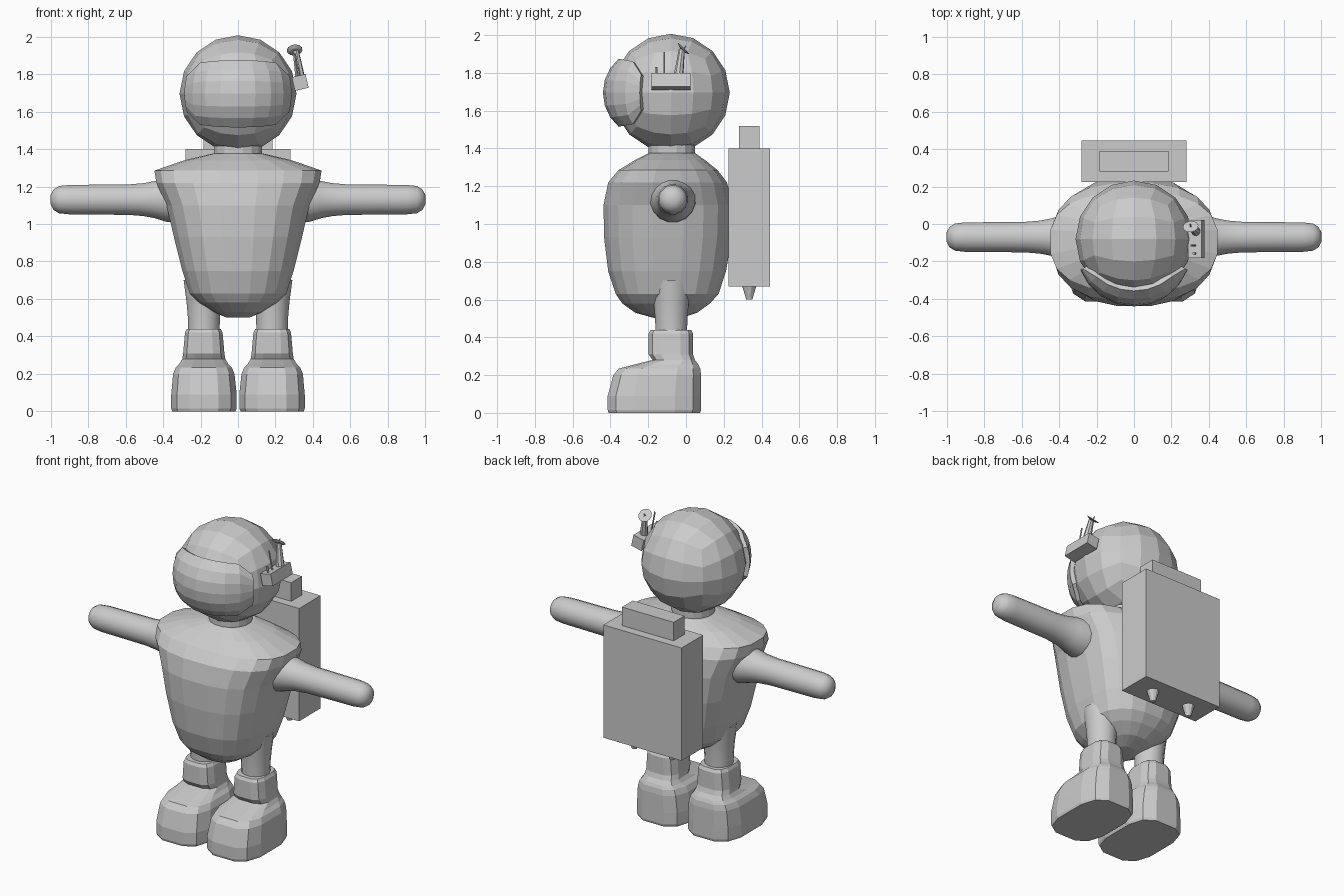
import bpy, bmesh, math
from mathutils import Vector, Matrix

if "Cube" in bpy.data.objects:
    bpy.data.objects.remove(bpy.data.objects["Cube"])

GREY = bpy.data.materials.new("suit grey")
GREY.diffuse_color = (0.6, 0.6, 0.6, 1)
GREY.use_nodes = True
GREY.node_tree.nodes["Principled BSDF"].inputs["Base Color"].default_value = GREY.diffuse_color


def finish(bm, name, mirror=False, smooth=None):
    bmesh.ops.recalc_face_normals(bm, faces=bm.faces)
    mesh = bpy.data.meshes.new(name)
    bm.to_mesh(mesh)
    bm.free()
    mesh.materials.append(GREY)
    ob = bpy.data.objects.new(name, mesh)
    bpy.context.collection.objects.link(ob)
    if mirror:
        ob.modifiers.new("mirror", 'MIRROR').use_clip = False
    if smooth:
        bpy.ops.object.select_all(action='DESELECT')
        ob.select_set(True)
        bpy.context.view_layer.objects.active = ob
        bpy.ops.object.shade_smooth_by_angle(angle=math.radians(smooth))
    return ob


def ring(h, a0, a1, b0, b1, n=16, power=2.0):
    """Superellipse at height h spanning a0..a1 and b0..b1."""
    pts = []
    for i in range(n):
        t = 2 * math.pi * (i + 0.5) / n
        c, s = math.cos(t), math.sin(t)
        a = math.copysign(abs(c) ** (2 / power), c)
        b = math.copysign(abs(s) ** (2 / power), s)
        pts.append(Vector(((a0 + a1) / 2 + a * (a1 - a0) / 2,
                           (b0 + b1) / 2 + b * (b1 - b0) / 2, h)))
    return pts


def loft(rings, bm=None):
    bm = bm or bmesh.new()
    rows = [[bm.verts.new(p) for p in r] for r in rings]
    for lo, hi in zip(rows, rows[1:]):
        for i in range(len(lo)):
            j = (i + 1) % len(lo)
            bm.faces.new((lo[i], lo[j], hi[j], hi[i]))
    bm.faces.new(rows[0])
    bm.faces.new(rows[-1])
    return bm


def box(name, size, loc, tilt=0):
    bm = bmesh.new()
    m = Matrix.Translation(loc) @ Matrix.Rotation(tilt, 4, 'Y') @ Matrix.Diagonal((*size, 1))
    bmesh.ops.create_cube(bm, size=1, matrix=m)
    return finish(bm, name)


def rod(name, p0, p1, r0, r1, n=8, mirror=False):
    p0, p1 = Vector(p0), Vector(p1)
    d = p1 - p0
    m = Matrix.Translation((p0 + p1) / 2) @ d.to_track_quat('Z', 'Y').to_matrix().to_4x4()
    bm = bmesh.new()
    bmesh.ops.create_cone(bm, cap_ends=True, segments=n, radius1=r0, radius2=r1,
                          depth=d.length, matrix=m)
    return finish(bm, name, mirror)


# Helmet: rounded cube with 4 x 4 facets per side
HEAD = Vector((0, -0.08, 1.695))
bm = bmesh.new()
bmesh.ops.create_cube(bm, size=2)
bmesh.ops.subdivide_edges(bm, edges=bm.edges[:], cuts=3, use_grid_fill=True)
for v in bm.verts:
    v.co = HEAD + Vector([math.tan(c * math.pi / 4) for c in v.co]).normalized() * 0.312
finish(bm, "helmet")

# Visor: raised curved plate with narrower side tabs and a skirt into the helmet
bm = bmesh.new()
NU, NV = 8, 6
grid = []
for i in range(NU + 1):
    u = -1 + 2 * i / NU
    az = math.radians(60) * u
    half = math.radians(17 if abs(u) > 0.99 else 33 - 5 * u * u)
    col = []
    for j in range(NV + 1):
        v = -1 + 2 * j / NV
        el = half * v
        r = 0.36 - 0.03 * max(u * u, v * v)
        col.append(bm.verts.new(HEAD + r * Vector((math.sin(az) * math.cos(el),
                                -math.cos(az) * math.cos(el), math.sin(el)))))
    grid.append(col)
for i in range(NU):
    for j in range(NV):
        bm.faces.new((grid[i][j], grid[i + 1][j], grid[i + 1][j + 1], grid[i][j + 1]))
rim = [e for e in bm.edges if e.is_boundary]
ext = bmesh.ops.extrude_edge_only(bm, edges=rim)
for g in ext["geom"]:
    if isinstance(g, bmesh.types.BMVert):
        g.co = HEAD + (g.co - HEAD).normalized() * 0.29
finish(bm, "visor")

# Neck
finish(loft([ring(z, -0.13, 0.13, -0.20, 0.05) for z in (1.33, 1.45)]), "neck")

# Torso: height, half width, front, back
TORSO = [(0.50, 0.06, -0.16, -0.03), (0.53, 0.13, -0.27, 0.06), (0.58, 0.21, -0.34, 0.13),
         (0.63, 0.26, -0.375, 0.175), (0.75, 0.30, -0.415, 0.215), (0.93, 0.345, -0.437, 0.245),
         (1.10, 0.385, -0.44, 0.25), (1.22, 0.44, -0.415, 0.22), (1.285, 0.45, -0.36, 0.17),
         (1.34, 0.29, -0.27, 0.10), (1.375, 0.14, -0.20, 0.05)]
finish(loft([ring(z, -w, w, f, b, 20, 2.6) for z, w, f, b in TORSO]), "torso")

# Arms: distance out from the middle, radius
ARM = [(0.33, 0.125), (0.385, 0.12), (0.44, 0.102), (0.50, 0.09), (0.58, 0.083), (0.90, 0.08),
       (0.955, 0.074), (0.985, 0.055), (1.0, 0.025)]
bm = loft([ring(x, -r, r, -r, r) for x, r in ARM])
for v in bm.verts:
    v.co = Vector((v.co.z, v.co.x - 0.07, v.co.y + 1.13))
finish(bm, "arms", True, 35)

# Legs
LEG = [(0.40, 0.085), (0.50, 0.087), (0.58, 0.094), (0.70, 0.11)]
finish(loft([ring(z, 0.182 - r, 0.182 + r, -0.078 - r, -0.078 + r) for z, r in LEG]),
       "legs", True, 35)

# Boots: height, inner, outer, toe, heel
BOOT = [(0.0, 0.01, 0.355, -0.415, 0.08), (0.015, 0.003, 0.36, -0.42, 0.085),
        (0.09, 0.003, 0.36, -0.42, 0.085), (0.20, 0.015, 0.35, -0.39, 0.085),
        (0.235, 0.03, 0.335, -0.36, 0.08), (0.255, 0.05, 0.315, -0.28, 0.07),
        (0.28, 0.065, 0.30, -0.18, 0.05), (0.31, 0.07, 0.295, -0.20, 0.04),
        (0.42, 0.08, 0.285, -0.20, 0.04), (0.44, 0.09, 0.275, -0.19, 0.03)]
finish(loft([ring(z, a, b, f, k, 12, 3.2) for z, a, b, f, k in BOOT]), "boots", True)

# Backpack with top unit and two thruster nozzles
box("backpack", (0.56, 0.22, 0.73), (0, 0.335, 1.035))
box("backpack_top", (0.37, 0.11, 0.14), (0, 0.335, 1.45))
rod("nozzles", (0.135, 0.335, 0.60), (0.135, 0.335, 0.68), 0.016, 0.04, 10, True)

# Radio on the helmet: tilted box, dish mast, dish with feed, two aerials
box("radio_box", (0.075, 0.205, 0.075), (0.332, -0.08, 1.755), math.radians(-13))
rod("dish_mast", (0.332, -0.04, 1.78), (0.308, -0.022, 1.925), 0.026, 0.016)
DISH = Vector((0.303, -0.02, 1.922))
AIM = Vector((-0.1, 0.7, 0.7)).normalized()
rod("dish", DISH, DISH + AIM * 0.009, 0.022, 0.042, 12)
rod("dish_feed", DISH, DISH + AIM * 0.03, 0.005, 0.003, 6)
rod("long_aerial", (0.328, -0.115, 1.78), (0.303, -0.115, 1.91), 0.005, 0.005, 6)
rod("short_aerial", (0.328, -0.157, 1.78), (0.318, -0.157, 1.83), 0.007, 0.007, 6)
